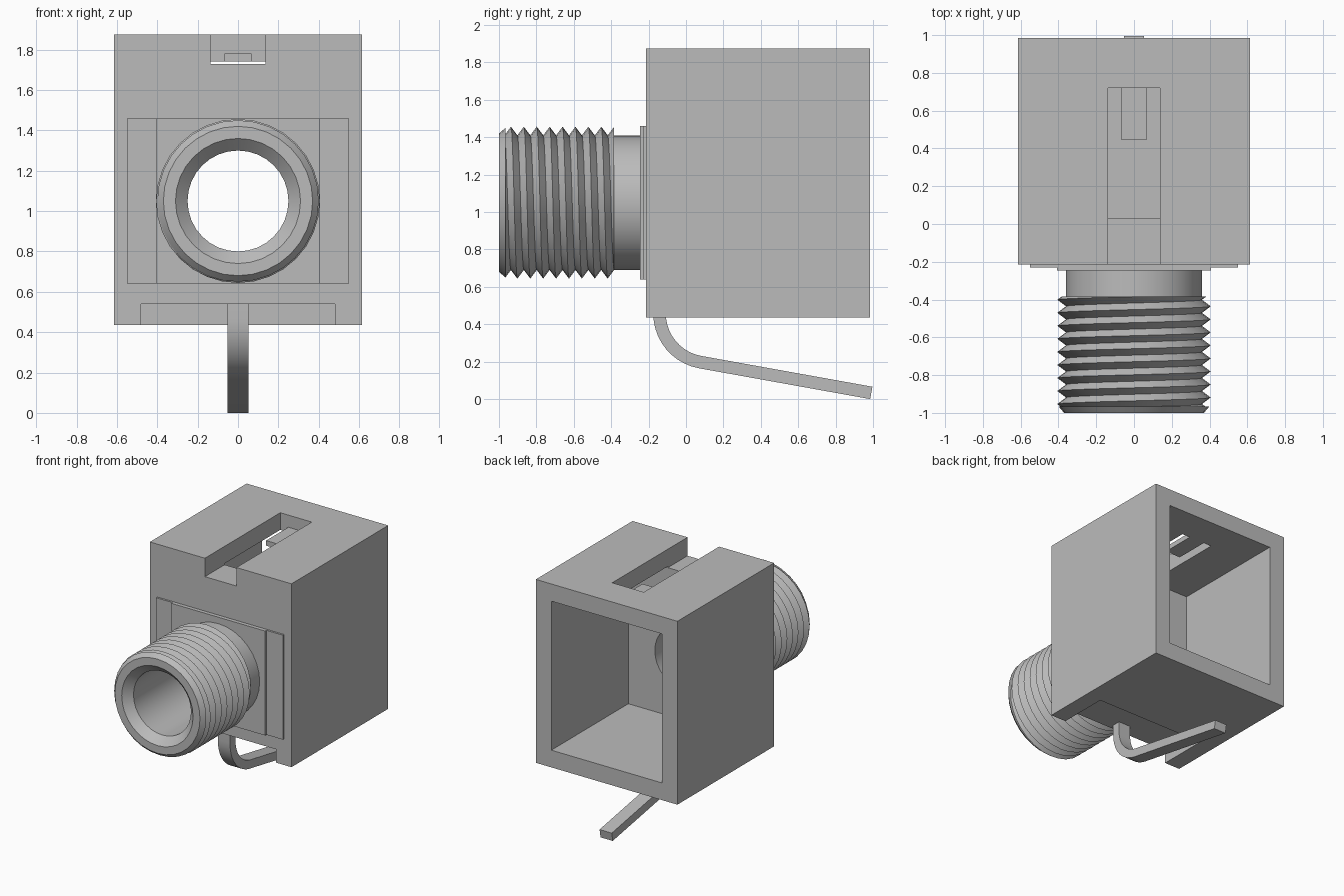
import bpy, bmesh, math
from mathutils import Vector

if "Cube" in bpy.data.objects:
    bpy.data.objects.remove(bpy.data.objects["Cube"], do_unlink=True)

SEGMENTS = 32
AXIS_Z = 1.05          # height of the barrel axis

grey = bpy.data.materials.new("plain_grey")
grey.use_nodes = True
colour = (0.5, 0.5, 0.5, 1)
grey.diffuse_color = colour
grey.node_tree.nodes["Principled BSDF"].inputs["Base Color"].default_value = colour


def finish(name, bm, smooth=False):
    bmesh.ops.recalc_face_normals(bm, faces=bm.faces)
    mesh = bpy.data.meshes.new(name)
    bm.to_mesh(mesh)
    bm.free()
    mesh.materials.append(grey)
    obj = bpy.data.objects.new(name, mesh)
    bpy.context.collection.objects.link(obj)
    if smooth:
        activate(obj)
        bpy.ops.object.shade_smooth_by_angle(angle=math.radians(30))
    return obj


def activate(obj):
    bpy.ops.object.select_all(action='DESELECT')
    obj.select_set(True)
    bpy.context.view_layer.objects.active = obj


def box(name, x, y, z):
    """Box symmetric in x, with ranges for y and z."""
    bm = bmesh.new()
    bmesh.ops.create_cube(bm, size=1)
    for v in bm.verts:
        v.co = Vector((2 * x * v.co.x,
                       y[0] if v.co.y < 0 else y[1],
                       z[0] if v.co.z < 0 else z[1]))
    return finish(name, bm)


def revolve(name, ring_at, smooth=True):
    """Sweep a closed (radius, y) loop about the barrel axis; it may vary with angle."""
    bm = bmesh.new()
    rings = []
    for i in range(SEGMENTS + 1):
        t = math.tau * i / SEGMENTS
        rings.append([bm.verts.new((r * math.sin(t), y, AXIS_Z + r * math.cos(t)))
                      for r, y in ring_at(t)])
    n = len(rings[0])
    for a, b in zip(rings, rings[1:]):
        for j in range(n):
            k = (j + 1) % n
            bm.faces.new((a[j], a[k], b[k], b[j]))
    bmesh.ops.remove_doubles(bm, verts=bm.verts, dist=1e-5)
    return finish(name, bm, smooth)


def cut(obj, *cutters):
    activate(obj)
    for cutter in cutters:
        mod = obj.modifiers.new("cut", 'BOOLEAN')
        mod.operation = 'DIFFERENCE'
        mod.solver = 'EXACT'
        mod.object = cutter
        bpy.ops.object.modifier_apply(modifier=mod.name)
        bpy.data.objects.remove(cutter, do_unlink=True)


def bore(radius):
    return revolve("bore_cutter",
                   lambda t: [(0, -0.5), (radius, -0.5), (radius, 0.3), (0, 0.3)], False)


# Housing: open at the back, slotted on top, notched under the front
FRONT, BACK, WALL_BACK = -0.215, 0.985, 0.03
housing = box("housing", 0.615, (FRONT, BACK), (0.435, 1.875))
cut(housing,
    box("cavity_cutter", 0.48, (WALL_BACK, 1.2), (0.57, 1.74)),
    box("slot_cutter", 0.137, (-0.4, 0.72), (1.73, 2)),
    box("notch_cutter", 0.48, (-0.4, 0.185), (0.3, 0.54)),
    bore(0.25))
activate(housing)
bpy.ops.object.shade_smooth_by_angle(angle=math.radians(30))

# Small tab reaching forward from the end of the slot
box("slot_tab", 0.067, (0.445, 0.722), (1.74, 1.78))

# Stepped mounting plates behind the barrel
for name, half_width, front in (("flange_plate", 0.55, -0.23),
                                ("centre_plate", 0.407, -0.245)):
    plate = box(name, half_width, (front, FRONT), (0.64, 1.46))
    cut(plate, bore(0.3))

# Hollow barrel with chamfered mouth
MOUTH, LIP, THREAD_END = -1.0, -0.965, -0.385
profile = [(0.25, FRONT), (0.25, -0.94), (0.31, MOUTH), (0.37, MOUTH),
           (0.4, LIP), (0.35, LIP), (0.35, -0.4), (0.36, -0.4), (0.36, FRONT)]
revolve("barrel", lambda t: profile)

# Helical thread around the barrel
PITCH, ROOT, CREST = 0.069, 0.36, 0.406


def thread_ring(t):
    shift = -0.936 + PITCH * t / math.tau
    points = [(0.345, LIP)]
    for k in range(-6, 24):
        y = min(max(shift + k * PITCH / 2, LIP), THREAD_END)
        phase = ((y - shift) / PITCH) % 1
        points.append((ROOT + (CREST - ROOT) * abs(1 - 2 * phase), y))
    return points + [(0.345, THREAD_END)]


revolve("thread", thread_ring)

# Bent contact pin under the housing
bend_y, bend_z, steps = 0.122, 0.457, 10
tilt = math.radians(10.2)
sides = []
for radius in (0.297, 0.23):
    side = [(bend_y - radius, 0.54)]
    for i in range(steps + 1):
        a = (math.pi / 2 - tilt) * i / steps
        side.append((bend_y - radius * math.cos(a), bend_z - radius * math.sin(a)))
    y, z = side[-1]
    side.append((y + 0.93 * math.cos(tilt), z - 0.93 * math.sin(tilt)))
    sides.append(side)
bm = bmesh.new()
left, right = [[[bm.verts.new((x, y, max(z, 0))) for y, z in side] for side in sides]
               for x in (0.053, -0.053)]
loops = [left[0], left[1], right[1], right[0]]
for a, b in zip(loops, loops[1:] + loops[:1]):
    for j in range(len(a) - 1):
        bm.faces.new((a[j], a[j + 1], b[j + 1], b[j]))
for end in (0, -1):
    bm.faces.new([loop[end] for loop in loops])
finish("contact_pin", bm, True)
